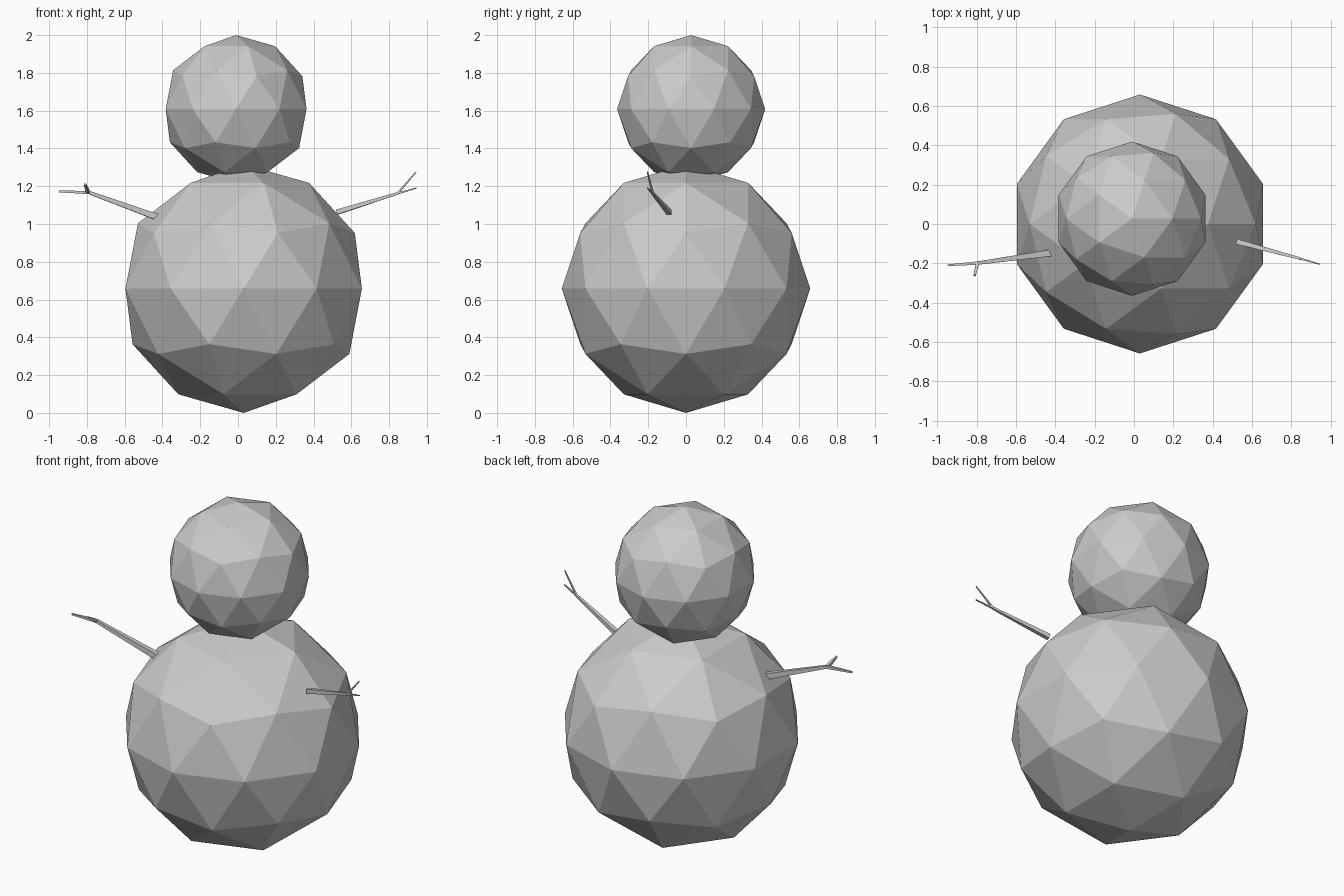
import bpy, bmesh
from mathutils import Vector, Matrix

if "Cube" in bpy.data.objects:
    bpy.data.objects.remove(bpy.data.objects["Cube"])


def ball(name, radius, center):
    bpy.ops.mesh.primitive_ico_sphere_add(subdivisions=2, radius=radius, location=center)
    bpy.context.object.name = name


def stick(bm, a, b, r1, r2):
    """Tapered four-sided stick from a to b."""
    a, b = Vector(a), Vector(b)
    d = b - a
    turn = d.to_track_quat('Z', 'Y').to_matrix().to_4x4()
    bmesh.ops.create_cone(bm, cap_ends=True, segments=4, radius1=r1, radius2=r2,
                          depth=d.length,
                          matrix=Matrix.Translation((a + b) / 2) @ turn @ Matrix.Rotation(0.785, 4, 'Z'))


def branch(name, base, fork, twigs, r_base, r_fork):
    bm = bmesh.new()
    stick(bm, base, fork, r_base, r_fork)
    for start, tip, r in twigs:
        stick(bm, start, tip, r, r * 0.55)
    mesh = bpy.data.meshes.new(name)
    bm.to_mesh(mesh)
    bm.free()
    bpy.context.collection.objects.link(bpy.data.objects.new(name, mesh))


# Snowballs
ball("body", 0.658, (0.03, 0, 0.658))
ball("head", 0.392, (-0.01, 0.027, 1.608))

# Forked stick arms
fork = (-0.79, -0.198, 1.167)
branch("left_arm", (-0.43, -0.148, 1.037), fork,
       [(fork, (-0.947, -0.21, 1.172), 0.012),
        ((-0.795, -0.2, 1.17), (-0.81, -0.262, 1.21), 0.013)],
       0.024, 0.012)
fork = (0.845, -0.176, 1.162)
branch("right_arm", (0.525, -0.09, 1.063), fork,
       [(fork, (0.944, -0.204, 1.19), 0.007),
        (fork, (0.942, -0.204, 1.275), 0.007)],
       0.019, 0.009)
